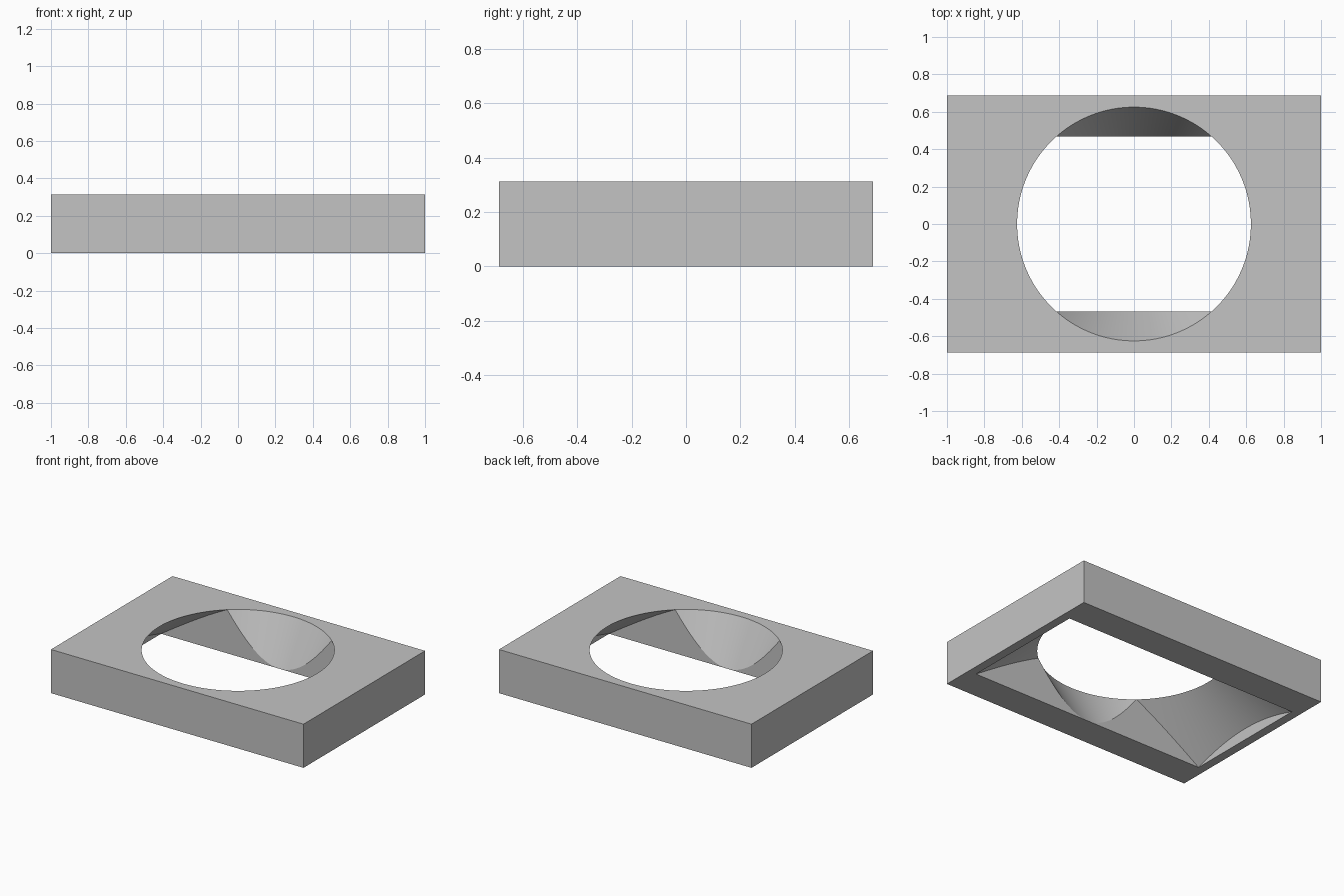
import bpy, bmesh
from math import atan2, cos, sin, pi, hypot, sqrt, inf

cube = bpy.data.objects.get("Cube")
if cube:
    bpy.data.objects.remove(cube, do_unlink=True)

HALF_X, HALF_Y, HEIGHT = 1.0, 0.6875, 0.3125   # outer block
SLOT_X, SLOT_Y = 0.9375, 0.46875               # rectangular opening underneath
RADIUS = 0.625                                 # round opening on top
FLARE = hypot(SLOT_X, SLOT_Y)                  # flared cone passes through the slot corners
STEPS = 192


def rect_radius(a, hx, hy):
    """Distance from the centre to a rectangle's edge along angle a."""
    c, s = abs(cos(a)), abs(sin(a))
    return min(hx / c if c > 1e-9 else inf, hy / s if s > 1e-9 else inf)


def section(a):
    """Closed cross-section of the block along angle a, as (radius, height)."""
    slot = rect_radius(a, SLOT_X, SLOT_Y)
    outer = rect_radius(a, HALF_X, HALF_Y)
    # The cone widens downward at the ends and narrows downward at the long sides
    cone_foot = FLARE if slot > RADIUS else SLOT_Y
    meet = HEIGHT * (cone_foot - slot) / (cone_foot - RADIUS)
    return [(RADIUS, HEIGHT), (slot, meet), (slot, 0), (outer, 0), (outer, HEIGHT)]


# Even angles plus the ones where corners and creases fall
angles = {round(2 * pi * i / STEPS, 5): 2 * pi * i / STEPS for i in range(STEPS)}
crease_x = sqrt(RADIUS ** 2 - SLOT_Y ** 2)
for px, py in ((HALF_X, HALF_Y), (SLOT_X, SLOT_Y), (crease_x, SLOT_Y)):
    for sx in (-1, 1):
        for sy in (-1, 1):
            a = atan2(sy * py, sx * px) % (2 * pi)
            angles[round(a, 5)] = a

# Sweep the cross-section round the centre
bm = bmesh.new()
rings = [[bm.verts.new((r * cos(a), r * sin(a), z)) for r, z in section(a)]
         for a in sorted(angles.values())]
for i, ring in enumerate(rings):
    following = rings[(i + 1) % len(rings)]
    for j in range(len(ring)):
        k = (j + 1) % len(ring)
        bm.faces.new((ring[j], ring[k], following[k], following[j]))
bmesh.ops.remove_doubles(bm, verts=bm.verts[:], dist=1e-5)
bmesh.ops.recalc_face_normals(bm, faces=bm.faces[:])

mesh = bpy.data.meshes.new("transition_block")
bm.to_mesh(mesh)
bm.free()
block = bpy.data.objects.new("transition_block", mesh)
bpy.context.collection.objects.link(block)

# Single grey material
grey = bpy.data.materials.new("plain_grey")
grey.use_nodes = True
colour = (0.55, 0.55, 0.55, 1)
grey.diffuse_color = colour
grey.node_tree.nodes["Principled BSDF"].inputs["Base Color"].default_value = colour
mesh.materials.append(grey)

# Smooth cones with crisp creases
bpy.ops.object.select_all(action="DESELECT")
block.select_set(True)
bpy.context.view_layer.objects.active = block
bpy.ops.object.shade_smooth_by_angle(angle=pi / 12)
